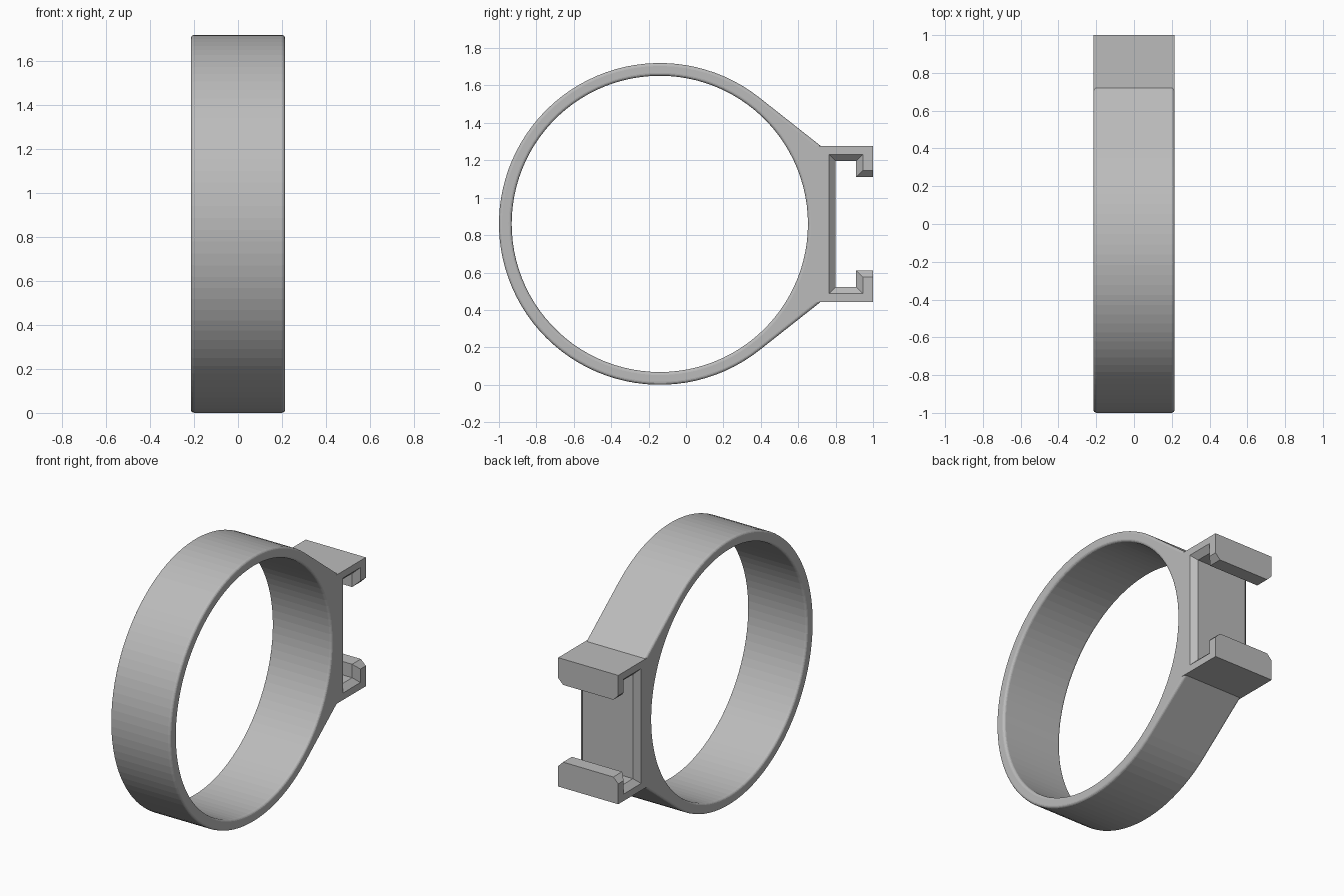
import bpy, bmesh
from math import cos, sin, pi, hypot, atan2, acos

cube = bpy.data.objects.get("Cube")
if cube:
    bpy.data.objects.remove(cube, do_unlink=True)

CY, CZ = -0.14, 0.86          # ring centre
R_OUT, R_IN = 0.86, 0.792     # ring radii
HALF_W = 0.215                # half width of the band
FILLET, FLARE = 0.016, 0.035  # rounded rim, flared channel mouth
BLOCK_Y, BLOCK_H, BACK_Y = 0.72, 0.417, 1.0
SEGS = 100

# Angle where the straight shoulder leaves the ring tangentially
dy = BLOCK_Y - CY
TANGENT = atan2(BLOCK_H, dy) + acos(R_OUT / hypot(dy, BLOCK_H))


def outer_loop(inset, flare):
    """Band, shoulders and hooked channel, as (y, z)."""
    r = R_OUT - inset
    n = int(SEGS * (1 - TANGENT / pi))
    arc = [TANGENT + (2 * pi - 2 * TANGENT) * i / n for i in range(n + 1)]
    pts = [(CY + r * cos(a), CZ + r * sin(a)) for a in arc]
    corner = BLOCK_Y - inset / cos(TANGENT)
    lip, roof = 0.25 + flare, 0.337 + flare
    half = [(corner, BLOCK_H), (BACK_Y, BLOCK_H), (BACK_Y, lip),
            (0.91 + flare, lip), (0.91 + flare, roof), (0.80 - flare, roof)]
    pts += [(y, CZ - h) for y, h in half]
    pts += [(y, CZ + h) for y, h in reversed(half)]
    return pts


def inner_loop(inset):
    r = R_IN + inset
    return [(CY + r * cos(2 * pi * i / SEGS), CZ + r * sin(2 * pi * i / SEGS))
            for i in range(SEGS)]


# Stations across the width: rounded rim, then end of the flare, mirrored
STEPS = 4
half_stations = []
for i in range(STEPS + 1):
    a = pi / 2 * i / STEPS
    depth = FILLET * (1 - cos(a))
    half_stations.append((HALF_W - depth, FILLET * (1 - sin(a)), FLARE - depth))
half_stations.append((HALF_W - FLARE, 0, 0))
stations = [(-x, f, g) for x, f, g in half_stations] + half_stations[::-1]

bm = bmesh.new()


def loft(loops):
    """Skin matching loops and return the rim edges of both ends."""
    rings = [[bm.verts.new((x, y, z)) for y, z in pts] for x, pts in loops]
    n = len(rings[0])
    for a, b in zip(rings, rings[1:]):
        for i in range(n):
            j = (i + 1) % n
            bm.faces.new((a[i], a[j], b[j], b[i]))
    return [[bm.edges.get((ring[i], ring[(i + 1) % n])) for i in range(n)]
            for ring in (rings[0], rings[-1])]


outer_ends = loft([(x, outer_loop(f, g)) for x, f, g in stations])
inner_ends = loft([(x, inner_loop(f)) for x, f, g in stations])

# Flat side faces between the bore and the outline
for o, i in zip(outer_ends, inner_ends):
    bmesh.ops.triangle_fill(bm, edges=o + i, use_beauty=True)
bmesh.ops.recalc_face_normals(bm, faces=bm.faces[:])

mesh = bpy.data.meshes.new("clamp_ring")
bm.to_mesh(mesh)
bm.free()
ring = bpy.data.objects.new("clamp_ring", mesh)
bpy.context.collection.objects.link(ring)

# Plain grey plastic
grey = bpy.data.materials.new("grey_plastic")
grey.use_nodes = True
colour = (0.5, 0.5, 0.5, 1)
grey.diffuse_color = colour
grey.node_tree.nodes["Principled BSDF"].inputs["Base Color"].default_value = colour
mesh.materials.append(grey)
